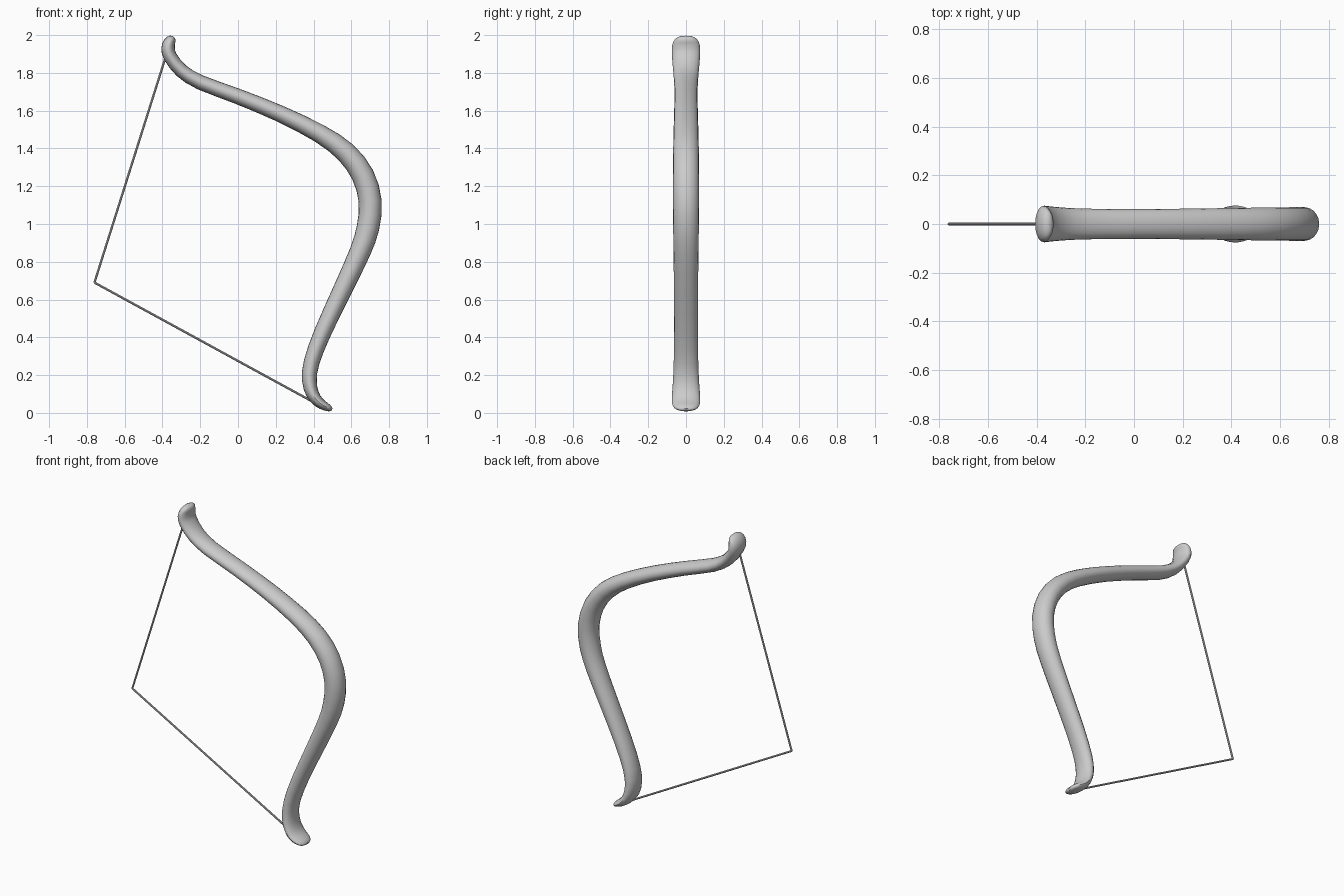
import bpy, bmesh, math
from mathutils import Vector

cube = bpy.data.objects.get("Cube")
if cube:
    bpy.data.objects.remove(cube, do_unlink=True)

# One plain grey for the whole bow
GREY = (0.6, 0.6, 0.6, 1.0)
grey = bpy.data.materials.new("plain grey")
grey.use_nodes = True
grey.diffuse_color = GREY
grey.node_tree.nodes["Principled BSDF"].inputs["Base Color"].default_value = GREY

SIDES = 20


def spline(points, steps):
    """Catmull-Rom samples through points of any dimension."""
    pts = [Vector(p) for p in points]
    pts = [2 * pts[0] - pts[1]] + pts + [2 * pts[-1] - pts[-2]]
    out = []
    for a, b, c, d in zip(pts, pts[1:], pts[2:], pts[3:]):
        for i in range(steps):
            t = i / steps
            out.append(0.5 * (2 * b + (c - a) * t + (2 * a - 5 * b + 4 * c - d) * t ** 2
                              + (3 * b - a - 3 * c + d) * t ** 3))
    return out + [pts[-2]]


def sweep(name, stations, sides):
    """Elliptical tube in the XZ plane; a station is x, z, half thickness, half width."""
    bm = bmesh.new()
    rings = []
    for i, (x, z, thick, wide) in enumerate(stations):
        before, after = stations[max(i - 1, 0)], stations[min(i + 1, len(stations) - 1)]
        run = Vector((after[0] - before[0], 0, after[1] - before[1])).normalized()
        normal = Vector((-run.z, 0, run.x))
        ring = []
        for k in range(sides):
            a = math.tau * k / sides
            ring.append(bm.verts.new(Vector((x, 0, z)) + normal * (thick * math.cos(a))
                                     + Vector((0, wide * math.sin(a), 0))))
        rings.append(ring)
    for r, s in zip(rings, rings[1:]):
        for k in range(sides):
            n = (k + 1) % sides
            bm.faces.new((r[k], r[n], s[n], s[k]))
    bm.faces.new(rings[0])
    bm.faces.new(rings[-1])
    bmesh.ops.recalc_face_normals(bm, faces=bm.faces)
    mesh = bpy.data.meshes.new(name)
    bm.to_mesh(mesh)
    bm.free()
    mesh.materials.append(grey)
    obj = bpy.data.objects.new(name, mesh)
    bpy.context.collection.objects.link(obj)
    bpy.ops.object.select_all(action="DESELECT")
    obj.select_set(True)
    bpy.context.view_layer.objects.active = obj
    bpy.ops.object.shade_smooth_by_angle(angle=math.radians(40))
    return obj


# Curved bow limbs with a thicker grip and broad flared tips
limb = [
    (-0.340, 1.990, 0.008, 0.022),
    (-0.347, 1.982, 0.022, 0.050),
    (-0.362, 1.963, 0.031, 0.068),
    (-0.370, 1.930, 0.036, 0.075),
    (-0.358, 1.885, 0.036, 0.074),
    (-0.300, 1.812, 0.037, 0.068),
    (-0.200, 1.750, 0.039, 0.063),
    (0.000, 1.675, 0.041, 0.061),
    (0.220, 1.585, 0.044, 0.063),
    (0.430, 1.480, 0.049, 0.066),
    (0.570, 1.380, 0.056, 0.068),
    (0.660, 1.260, 0.060, 0.069),
    (0.700, 1.120, 0.061, 0.069),
    (0.688, 0.980, 0.060, 0.068),
    (0.645, 0.850, 0.056, 0.066),
    (0.555, 0.655, 0.051, 0.064),
    (0.450, 0.430, 0.046, 0.063),
    (0.390, 0.270, 0.042, 0.065),
    (0.378, 0.170, 0.039, 0.069),
    (0.395, 0.100, 0.034, 0.074),
    (0.428, 0.056, 0.028, 0.075),
    (0.465, 0.033, 0.022, 0.066),
    (0.488, 0.022, 0.015, 0.048),
    (0.498, 0.018, 0.006, 0.022),
]
sweep("bow_limbs", spline(limb, 2), SIDES)

# Drawn string, one straight half to each tip
nock = (-0.760, 0.690)
for name, end in (("upper_string", (-0.375, 1.910)), ("lower_string", (0.385, 0.065))):
    sweep(name, [(*nock, 0.006, 0.006), (*end, 0.006, 0.006)], 8)
